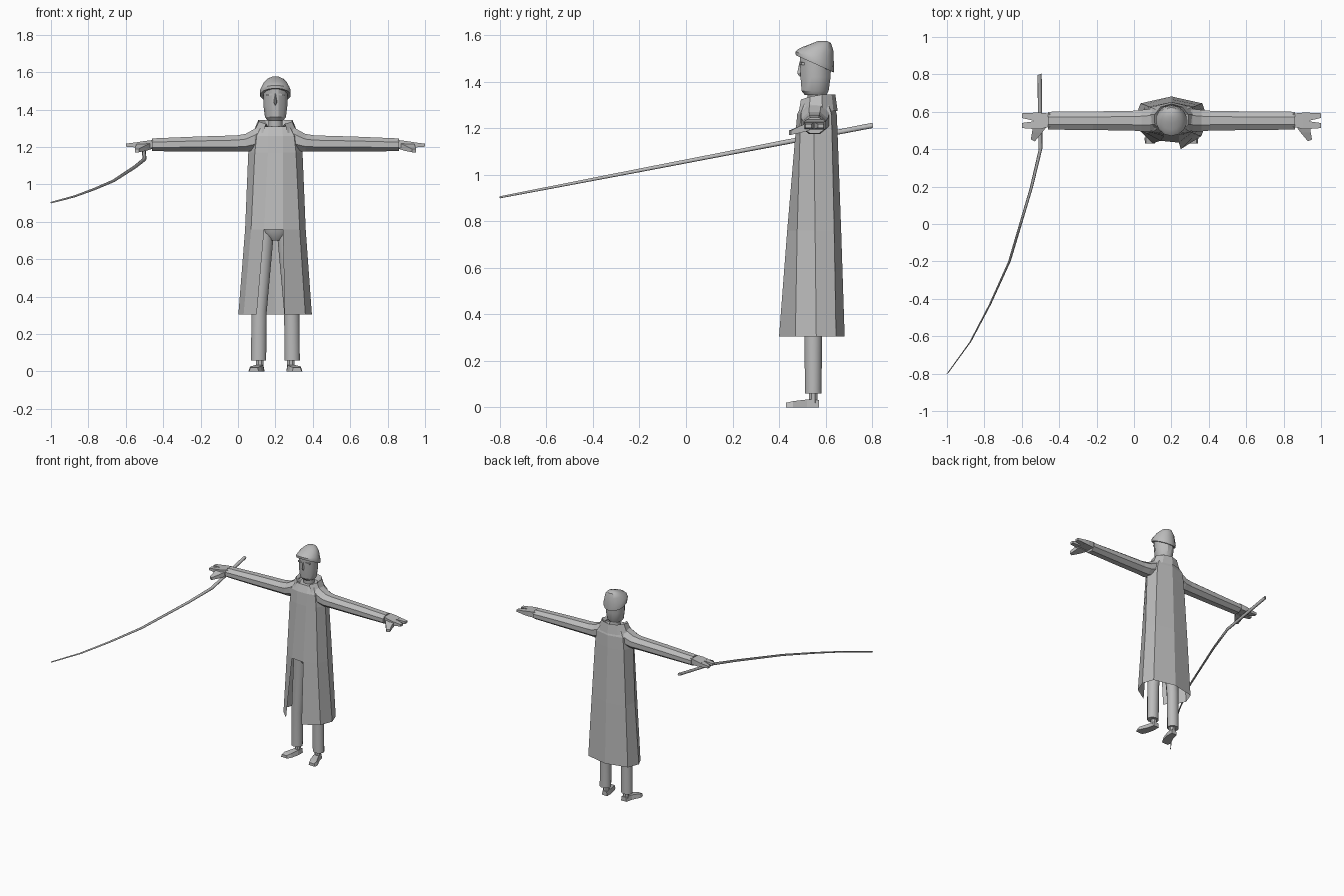
import bpy, bmesh
from math import cos, sin, radians, pi

if "Cube" in bpy.data.objects:
    bpy.data.objects.remove(bpy.data.objects["Cube"])

CX, CY = 0.2, 0.55   # where the figure stands

grey = bpy.data.materials.new("plain_grey")
grey.use_nodes = True
grey.diffuse_color = (0.5, 0.5, 0.5, 1)
grey.node_tree.nodes["Principled BSDF"].inputs["Base Color"].default_value = (0.5, 0.5, 0.5, 1)


def loft(name, rings, caps=True, skip=lambda i, j: False, smooth=0):
    """Bridge rings of points; skip(i, j) leaves out quad j of band i."""
    bm = bmesh.new()
    rows = [[bm.verts.new(p) for p in ring] for ring in rings]
    n = len(rows[0])
    for i in range(len(rows) - 1):
        for j in range(n):
            if not skip(i, j):
                k = (j + 1) % n
                bm.faces.new((rows[i][j], rows[i][k], rows[i + 1][k], rows[i + 1][j]))
    if caps in (True, "end"):
        bm.faces.new(rows[-1])
    if caps is True:
        bm.faces.new(rows[0])
    bmesh.ops.recalc_face_normals(bm, faces=bm.faces)
    mesh = bpy.data.meshes.new(name)
    bm.to_mesh(mesh)
    bm.free()
    mesh.materials.append(grey)
    obj = bpy.data.objects.new(name, mesh)
    obj.location.x = CX
    bpy.context.collection.objects.link(obj)
    if smooth:
        bpy.ops.object.select_all(action='DESELECT')
        obj.select_set(True)
        bpy.context.view_layer.objects.active = obj
        bpy.ops.object.shade_smooth_by_angle(angle=radians(smooth))
    return obj


def oval(x, y, z, rx, ry, n=12, tilt=0.0):
    """Level ring; tilt lowers its back."""
    return [(x + rx * cos(a), y + ry * sin(a), z - tilt * sin(a))
            for a in (2 * pi * (k + 0.5) / n for k in range(n))]


def slab(x, y0, y1, z0, z1):
    return [(x, y0, z0), (x, y1, z0), (x, y1, z1), (x, y0, z1)]


def sleeve_ring(x, y0, y1, z0, z1):
    """Eight-sided ring across the arm."""
    ym, zm, ry, rz = (y0 + y1) / 2, (z0 + z1) / 2, (y1 - y0) / 2, (z1 - z0) / 2
    return [(x, ym + ry * cos(a) / cos(pi / 8), zm + rz * sin(a) / cos(pi / 8))
            for a in (pi * (k + 0.5) / 4 for k in range(8))]


# Long coat: half profiles run from the front edge round to the back seam
def coat_ring(z, half, back, left=None):
    left = left or half
    return ([(x, y, z) for x, y in half] + [(0, back, z)]
            + [(-x, y, z) for x, y in reversed(left)])


coat = [
    coat_ring(0.305, [(.05, .40), (.16, .47), (.195, .56), (.165, .645)], .682,
              [(.10, .43), (.17, .50), (.198, .56), (.165, .645)]),
    coat_ring(0.76, [(.04, .435), (.13, .478), (.162, .555), (.142, .637)], .667,
              [(.06, .445), (.13, .483), (.162, .555), (.142, .637)]),
    coat_ring(1.17, [(.04, .47), (.11, .49), (.145, .55), (.12, .628)], .652),
    coat_ring(1.26, [(.04, .478), (.10, .492), (.135, .55), (.11, .625)], .648),
    coat_ring(1.31, [(.035, .50), (.075, .51), (.10, .55), (.08, .61)], .635),
]
loft("long_coat", coat, caps="end", skip=lambda i, j: i == 0 and j == 8)

# Turned collar, open at the front
def collar_ring(z, rx, ry, front_drop=0.0):
    angles = [radians(-58 + 296 * k / 8) for k in range(9)]
    return [(rx * cos(a), 0.562 + ry * sin(a), z - front_drop * max(0, -sin(a)))
            for a in angles]


loft("collar", [collar_ring(1.275, .125, .09), collar_ring(1.345, .095, .08, .025),
                collar_ring(1.30, .055, .05)], caps=False, skip=lambda i, j: j == 8)

# Hips under the coat
loft("trouser_hips", [oval(0, CY, .70, .035, .04), oval(0, .545, .74, .085, .065),
                      oval(0, .545, .80, .10, .075), oval(0, CY, .92, .10, .07)], smooth=40)

for s, side in ((1, "left"), (-1, "right")):
    # Trouser legs
    loft(side + "_trouser_leg", [oval(s * .090, .547, .06, .042, .037),
                                 oval(s * .087, .547, .32, .042, .039),
                                 oval(s * .055, .548, .76, .05, .055)], smooth=40)
    # Ankles and shoes, toes turned slightly out
    loft(side + "_ankle", [oval(s * .083, .547, .015, .022, .02, 8),
                           oval(s * .083, .547, .07, .022, .02, 8)])

    def shoe_ring(y, x, w, z1):
        return [(s * (x - w), y, 0), (s * (x + w), y, 0),
                (s * (x + w * .75), y, z1), (s * (x - w * .75), y, z1)]
    loft(side + "_shoe", [shoe_ring(.572, .08, .022, .032), shoe_ring(.52, .087, .028, .034),
                          shoe_ring(.46, .108, .036, .027), shoe_ring(.43, .115, .026, .02)])

    # Sleeve, flowing down from the shoulder
    loft(side + "_sleeve", [
        sleeve_ring(s * .07, .505, .62, 1.20, 1.325),
        sleeve_ring(s * .115, .495, .615, 1.18, 1.295),
        sleeve_ring(s * .16, .495, .61, 1.175, 1.27),
        sleeve_ring(s * .21, .50, .605, 1.176, 1.262),
        sleeve_ring(s * .42, .502, .602, 1.176, 1.256),
        sleeve_ring(s * .66, .505, .60, 1.178, 1.246)])

    # Hand: palm, two finger groups and thumb
    loft(side + "_palm", [slab(s * .65, .52, .59, 1.195, 1.238),
                          slab(s * .70, .508, .595, 1.195, 1.232),
                          slab(s * .74, .508, .595, 1.197, 1.226)])
    for label, y0, y1, t0, t1 in (("front", .508, .549, .513, .54),
                                  ("back", .552, .595, .567, .592)):
        loft(f"{side}_{label}_fingers", [slab(s * .735, y0, y1, 1.197, 1.226),
                                         slab(s * .80, t0, t1, 1.202, 1.218)])
    loft(side + "_thumb", [
        [(s * .66, .53, 1.19), (s * .74, .53, 1.19), (s * .74, .53, 1.225), (s * .66, .53, 1.225)],
        [(s * .69, .49, 1.18), (s * .745, .49, 1.18), (s * .745, .49, 1.21), (s * .69, .49, 1.21)],
        [(s * .73, .442, 1.172), (s * .752, .452, 1.172),
         (s * .752, .452, 1.19), (s * .73, .442, 1.19)]])

# Neck and head
loft("neck", [oval(0, .565, 1.27, .04, .04, 10), oval(0, .56, 1.37, .038, .04, 10)], smooth=40)
loft("head", [oval(0, .557, 1.343, .045, .048), oval(0, .555, 1.36, .058, .06),
              oval(0, .557, 1.42, .066, .067), oval(0, .557, 1.53, .068, .07)], smooth=30)

# Nose: a narrow diamond wedge
loft("nose", [[(0, .50, 1.415), (.012, .498, 1.44), (0, .49, 1.49), (-.012, .498, 1.44)],
              [(0, .483, 1.428), (.003, .478, 1.437), (0, .487, 1.48), (-.003, .478, 1.437)]])

# Brow ridges
for s, side in ((1, "left"), (-1, "right")):
    loft(side + "_brow", [slab(s * .015, .487, .51, 1.478, 1.487),
                          slab(s * .048, .497, .52, 1.472, 1.482)])

# Knitted cap with a rolled band, lower at the back
loft("cap", [oval(0, .555, 1.478, .074, .074, 14, .036),
             oval(0, .554, 1.477, .083, .082, 14, .037),
             oval(0, .554, 1.497, .084, .083, 14, .033),
             oval(0, .558, 1.515, .077, .077, 14, .024),
             oval(0, .569, 1.543, .064, .064, 14, .008),
             oval(0, .580, 1.565, .043, .043, 14, -.002),
             oval(0, .587, 1.576, .018, .018, 14)], smooth=40)

# Bent rod held in the right hand: level slope, sweeping sideways
path = [(-.505, .80), (-.50, .40), (-.55, .19), (-.666, -.20),
        (-.77, -.43), (-.875, -.63), (-.998, -.80)]
rod = []
for k, (x, y) in enumerate(path):
    r = .0115 - .0012 * k
    z = 1.212 - .193 * (.80 - y)
    rod.append([(x - CX + r * cos(a), y + .4 * r * cos(a), z + r * sin(a))
                for a in (2 * pi * m / 8 for m in range(8))])
loft("bent_rod", rod, smooth=50)
